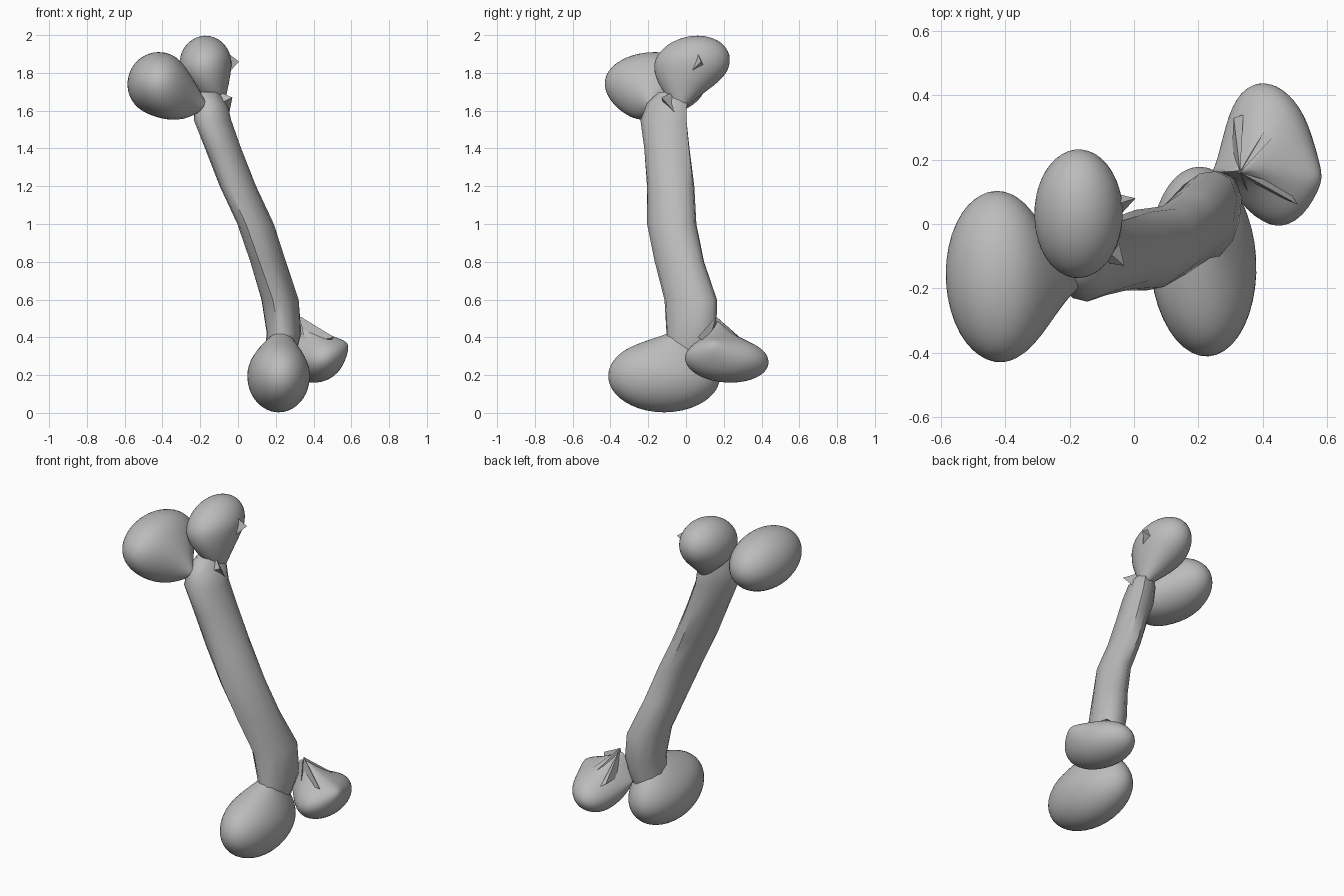
import bpy, bmesh
from math import sin, cos, pi, radians
from mathutils import Vector, Matrix, Euler

cube = bpy.data.objects.get("Cube")
if cube:
    bpy.data.objects.remove(cube)

grey = bpy.data.materials.new("bone grey")
grey.use_nodes = True
colour = (0.5, 0.5, 0.5, 1)
grey.diffuse_color = colour
grey.node_tree.nodes["Principled BSDF"].inputs["Base Color"].default_value = colour


def finish(bm, name, angle):
    """Turn a bmesh into a named, shaded object."""
    bmesh.ops.recalc_face_normals(bm, faces=bm.faces)
    mesh = bpy.data.meshes.new(name)
    bm.to_mesh(mesh)
    bm.free()
    mesh.materials.append(grey)
    obj = bpy.data.objects.new(name, mesh)
    bpy.context.collection.objects.link(obj)
    bpy.ops.object.select_all(action="DESELECT")
    obj.select_set(True)
    bpy.context.view_layer.objects.active = obj
    bpy.ops.object.shade_smooth_by_angle(angle=radians(angle))


def shaft(name, stations, sides=12):
    """Loft twisting oval rings; each station is x, y, z and a scale."""
    bm = bmesh.new()
    rings = []
    for x, y, z, s in stations:
        turn = Matrix.Rotation(radians(85 - 15 * z), 3, "Z")
        ring = []
        for i in range(sides):
            a = 2 * pi * i / sides
            r = s * (1 + 0.05 * cos(3 * a + 4 * z))
            p = turn @ Vector((0.135 * r * cos(a), 0.09 * r * sin(a), 0))
            ring.append(bm.verts.new(p + Vector((x, y, z))))
        rings.append(ring)
    for low, high in zip(rings, rings[1:]):
        for i in range(sides):
            j = (i + 1) % sides
            bm.faces.new((low[i], low[j], high[j], high[i]))
    bm.faces.new(rings[0])
    bm.faces.new(rings[-1])
    finish(bm, name, 45)


def knob(name, centre, radii, tilt, pulls):
    """Egg shape whose surface is drawn out towards each neck point."""
    bm = bmesh.new()
    bmesh.ops.create_icosphere(bm, subdivisions=4, radius=1)
    rot = Euler([radians(t) for t in tilt]).to_matrix()
    centre = Vector(centre)
    for v in bm.verts:
        p = centre + rot @ Vector([c * r for c, r in zip(v.co, radii)])
        way = (p - centre).normalized()
        for target, amount, tight in pulls:
            goal = Vector(target)
            facing = max(0, way.dot((goal - centre).normalized()))
            p = p.lerp(goal, amount * facing ** tight)
        v.co = p
    finish(bm, name, 60)


def fold(name, points):
    """Thin wrinkle of skin spanning a few points."""
    bm = bmesh.new()
    for p in points:
        bm.verts.new(p)
    bmesh.ops.convex_hull(bm, input=bm.verts)
    finish(bm, name, 20)


# Leaning shaft
shaft("shaft", [
    (0.22, 0.00, 0.28, 0.9), (0.245, 0.03, 0.42, 1.0), (0.22, 0.03, 0.60, 1.06),
    (0.155, -0.03, 0.80, 1.0), (0.09, -0.075, 1.00, 1.0), (0.0, -0.085, 1.20, 0.98),
    (-0.075, -0.105, 1.40, 0.96), (-0.13, -0.12, 1.55, 0.98), (-0.14, -0.10, 1.64, 0.85),
    (-0.15, -0.08, 1.70, 0.5)])

# Upper end: large and small knobs
knob("upper_large_knob", (-0.42, -0.165, 1.742), (0.165, 0.268, 0.168), (0, 10, 2),
     [((-0.30, -0.32, 1.50), 0.4, 4), ((-0.27, -0.15, 1.50), 0.35, 4),
      ((-0.13, -0.19, 1.62), 0.75, 3)])
knob("upper_small_knob", (-0.172, 0.03, 1.845), (0.138, 0.205, 0.148), (14, 0, 0),
     [((-0.075, -0.045, 1.56), 0.85, 2.8)])

# Lower end: large and small knobs
knob("lower_large_knob", (0.215, -0.115, 0.195), (0.165, 0.297, 0.192), (0, 0, 3),
     [((0.24, 0.0, 0.48), 0.7, 3.5)])
knob("lower_small_knob", (0.425, 0.215, 0.28), (0.14, 0.225, 0.115), (-5, -22, 12),
     [((0.31, 0.16, 0.53), 0.9, 4), ((0.23, 0.16, 0.33), 0.8, 3),
      ((0.63, 0.12, 0.40), 0.35, 5)])

# Wrinkled skin where the small knobs join the shaft
fold("upper_flap", [(0.005, 0.08, 1.86), (-0.06, 0.06, 1.91), (-0.05, 0.02, 1.80),
                    (-0.08, 0.10, 1.83)])
fold("upper_wrinkle", [(-0.03, -0.13, 1.67), (-0.1, -0.07, 1.70), (-0.05, -0.04, 1.57),
                       (-0.09, -0.12, 1.64)])
apex = (0.33, 0.16, 0.51)
for n, (foot, side) in enumerate([((0.37, 0.06, 0.30), (0.36, 0.1, 0.30)),
                                  ((0.51, 0.06, 0.40), (0.47, 0.12, 0.37)),
                                  ((0.31, 0.33, 0.36), (0.34, 0.34, 0.34)),
                                  ((0.46, 0.30, 0.38), (0.43, 0.33, 0.36))]):
    fold("lower_wrinkle_%d" % (n + 1), [apex, foot, side, (0.30, 0.15, 0.36)])
